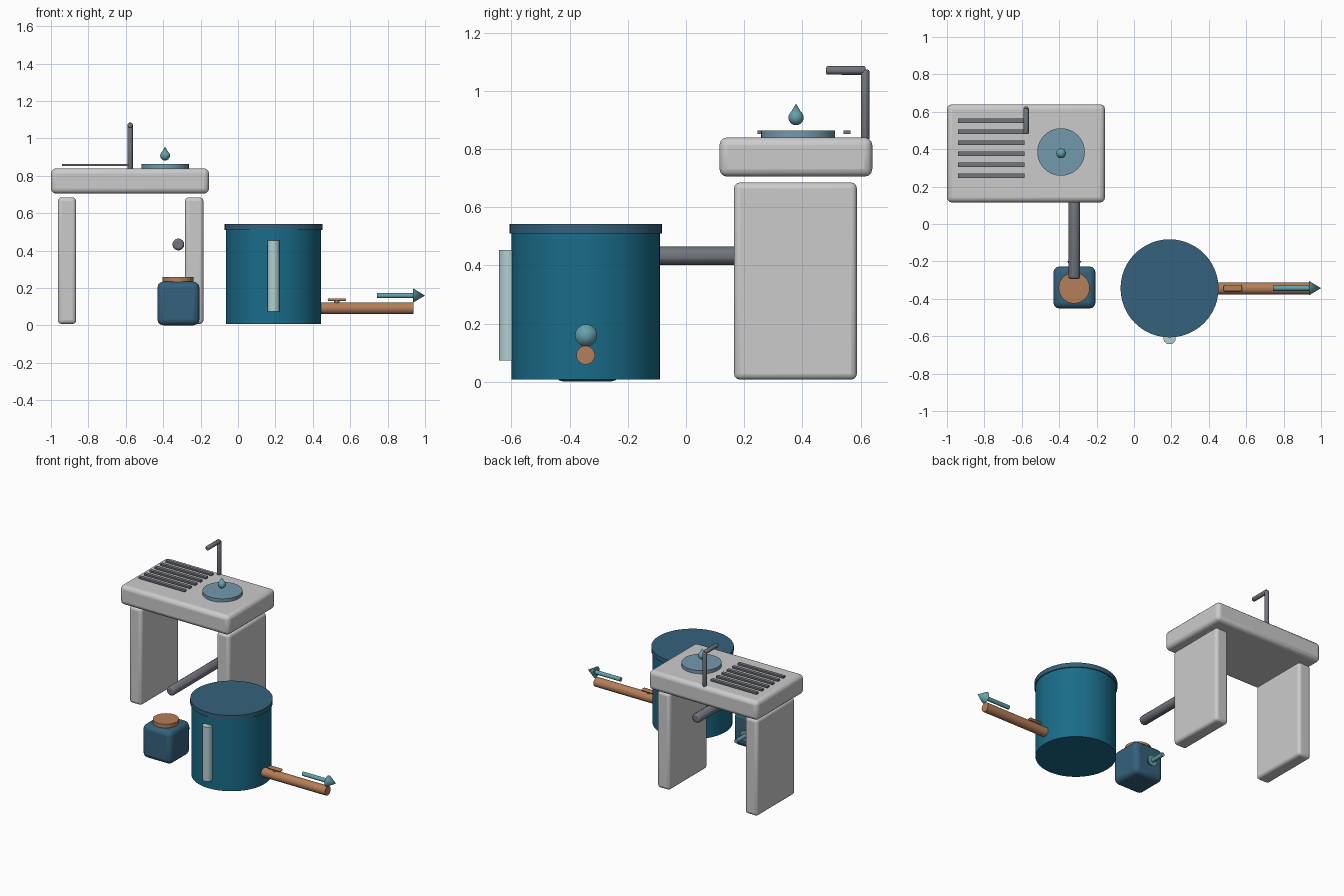
import bpy
from math import pi, radians

if "Cube" in bpy.data.objects:
    bpy.data.objects.remove(bpy.data.objects["Cube"])


def mat(name, r, g, b):
    m = bpy.data.materials.new(name)
    m.diffuse_color = (r, g, b, 1)
    m.use_nodes = True
    m.node_tree.nodes["Principled BSDF"].inputs["Base Color"].default_value = m.diffuse_color
    return m


STEEL = mat("steel", 0.17, 0.18, 0.21)
TEAL = mat("teal", 0.01, 0.15, 0.25)
NAVY = mat("navy", 0.035, 0.12, 0.2)
COPPER = mat("copper", 0.46, 0.21, 0.1)
WATER = mat("water", 0.13, 0.36, 0.4)
BASIN = mat("basin_blue", 0.17, 0.32, 0.42)
PALE = mat("pale_glass", 0.45, 0.63, 0.64)
ROT = {'Z': (0, 0, 0), 'X': (0, pi / 2, 0), 'Y': (-pi / 2, 0, 0), '-Y': (pi / 2, 0, 0)}


def finish(name, material, bevel=0, segments=3):
    ob = bpy.context.object
    ob.name = name
    if material:
        ob.data.materials.append(material)
    bpy.ops.object.shade_smooth_by_angle(angle=radians(30))
    if bevel:
        mod = ob.modifiers.new("bevel", 'BEVEL')
        mod.width = bevel
        mod.segments = segments
    return ob


def box(name, x, y, z, material=None, bevel=0, segments=3):
    # x, y and z are (min, max) ranges
    bpy.ops.mesh.primitive_cube_add(size=1, location=[(a + b) / 2 for a, b in (x, y, z)])
    bpy.context.object.scale = [b - a for a, b in (x, y, z)]
    bpy.ops.object.transform_apply(location=False, rotation=False, scale=True)
    return finish(name, material, bevel, segments)


def rod(name, loc, axis, length, r, material, sides=32, bevel=0, tip=None):
    # loc is the start of the rod; a tip radius turns it into a cone
    d = {'X': (1, 0, 0), 'Y': (0, 1, 0), '-Y': (0, -1, 0), 'Z': (0, 0, 1)}[axis]
    mid = [p + k * length / 2 for p, k in zip(loc, d)]
    bpy.ops.mesh.primitive_cone_add(vertices=sides, radius1=r, radius2=r if tip is None else tip,
                                    depth=length, location=mid, rotation=ROT[axis])
    return finish(name, material, bevel, 2)


def arrow(name, loc, axis, length, head):
    step = {'X': (1, 0, 0), '-Y': (0, -1, 0)}[axis]
    rod(name + "_shaft", loc, axis, length, 0.014, WATER, 16)
    rod(name + "_head", [p + k * length for p, k in zip(loc, step)], axis, head, 0.038, WATER, 20, tip=0)


# Sink counter on two slab legs
box("counter", (-1, -0.155), (0.115, 0.64), (0.705, 0.84), bevel=0.027)
for side, x in (("left", -0.963), ("right", -0.283)):
    box(side + "_leg", (x, x + 0.098), (0.165, 0.587), (0.008, 0.685), bevel=0.02)

# Basin and water drop
rod("basin", (-0.39, 0.385, 0.82), 'Z', 0.043, 0.127, BASIN, 40)
bpy.ops.mesh.primitive_uv_sphere_add(segments=20, ring_count=12, radius=0.026, location=(-0.39, 0.378, 0.908))
finish("drop_body", WATER)
rod("drop_tip", (-0.39, 0.378, 0.917), 'Z', 0.039, 0.023, WATER, 20, tip=0)

# Draining slats
for i in range(6):
    y = 0.257 + i * 0.0592
    box("drain_slat", (-0.942, -0.586), (y - 0.012, y + 0.012), (0.852, 0.864), STEEL)

# Faucet and waste pipe
rod("faucet_post", (-0.577, 0.615, 0.83), 'Z', 0.243, 0.016, STEEL, 8, 0.006)
rod("faucet_spout", (-0.577, 0.481, 1.07), 'Y', 0.136, 0.016, STEEL, 8, 0.006)
rod("waste_pipe", (-0.319, -0.294, 0.433), 'Y', 0.64, 0.034, STEEL, 8, 0.012)

# Barrel with lid and level gauge
rod("barrel", (0.19, -0.344, 0.008), 'Z', 0.507, 0.255, TEAL, 48)
rod("barrel_lid", (0.19, -0.344, 0.51), 'Z', 0.032, 0.262, NAVY, 48)
rod("level_gauge", (0.19, -0.61, 0.074), 'Z', 0.38, 0.033, PALE, 24)

# Outlet pipe with tap lever
rod("outlet_pipe", (0.42, -0.345, 0.092), 'X', 0.517, 0.032, COPPER, 28)
rod("tap_stem", (0.528, -0.345, 0.09), 'Z', 0.045, 0.014, COPPER, 16)
box("tap_lever", (0.479, 0.578), (-0.36, -0.326), (0.13, 0.145), COPPER, 0.007, 2)
arrow("outflow_arrow", (0.744, -0.343, 0.16), 'X', 0.192, 0.064)

# Small jar with cap and inflow arrow
box("jar", (-0.431, -0.206), (-0.452, -0.227), (0.001, 0.234), NAVY, 0.032)
rod("jar_cap", (-0.32, -0.342, 0.231), 'Z', 0.029, 0.083, COPPER, 32)
arrow("inflow_arrow", (-0.319, -0.098, 0.105), '-Y', 0.1, 0.064)
